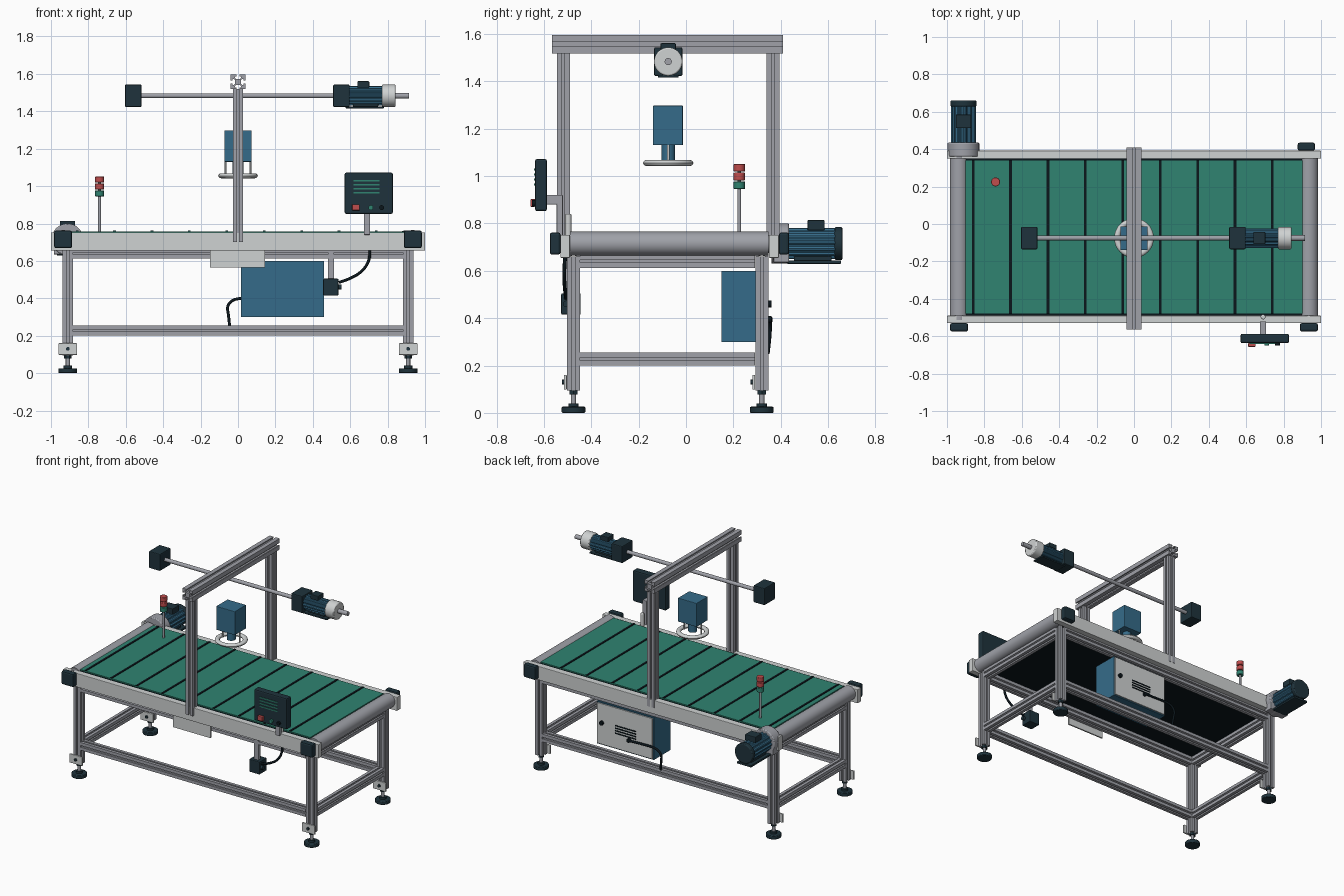
import bpy, bmesh, math
from mathutils import Vector, Matrix

if "Cube" in bpy.data.objects:
    bpy.data.objects.remove(bpy.data.objects["Cube"])


def material(name, r, g, b):
    m = bpy.data.materials.new(name)
    m.use_nodes = True
    col = [(c / 255) ** 2.2 for c in (r, g, b)] + [1]
    m.diffuse_color = col
    m.node_tree.nodes["Principled BSDF"].inputs["Base Color"].default_value = col
    return m


ALU = material("aluminium", 158, 160, 167)
LIGHT = material("light_grey", 206, 209, 209)
BLUE = material("steel_blue", 56, 107, 136)
DARK = material("dark_slate", 36, 54, 62)
BLACK = material("black_rubber", 19, 28, 33)
GREEN = material("belt_green", 51, 130, 112)
RED = material("signal_red", 190, 78, 78)


def finish(bm, name, mat, smooth=False, bevel=0):
    bmesh.ops.recalc_face_normals(bm, faces=bm.faces)
    mesh = bpy.data.meshes.new(name)
    bm.to_mesh(mesh)
    bm.free()
    mesh.materials.append(mat)
    ob = bpy.data.objects.new(name, mesh)
    bpy.context.collection.objects.link(ob)
    if bevel:
        mod = ob.modifiers.new("bevel", "BEVEL")
        mod.width, mod.segments = bevel, 2
    if smooth:
        bpy.ops.object.select_all(action="DESELECT")
        ob.select_set(True)
        bpy.context.view_layer.objects.active = ob
        bpy.ops.object.shade_smooth_by_angle(angle=math.radians(35))
    return ob


def box(name, x, y, z, mat, bevel=0):
    """Box from (low, high) pairs on each axis."""
    bm = bmesh.new()
    mid = [(a + b) / 2 for a, b in (x, y, z)]
    size = [abs(b - a) for a, b in (x, y, z)]
    bmesh.ops.create_cube(bm, size=1, matrix=Matrix.Translation(mid) @ Matrix.Diagonal(size + [1]))
    return finish(bm, name, mat, False, bevel)


def sweep(name, outline, a, b, mat, smooth=False, bevel=0):
    """Extrude a 2D outline from point a to point b."""
    a, b = Vector(a), Vector(b)
    d = b - a
    bm = bmesh.new()
    face = bm.faces.new([bm.verts.new((u, v, 0)) for u, v in outline])
    out = bmesh.ops.extrude_face_region(bm, geom=[face])["geom"]
    bmesh.ops.translate(bm, verts=[g for g in out if isinstance(g, bmesh.types.BMVert)], vec=(0, 0, d.length))
    bm.transform(Matrix.Translation(a) @ d.to_track_quat("Z", "Y").to_matrix().to_4x4())
    return finish(bm, name, mat, smooth, bevel)


def rod(name, a, b, r, mat, bevel=0, n=32):
    ring = [(r * math.cos(i * math.tau / n), r * math.sin(i * math.tau / n)) for i in range(n)]
    return sweep(name, ring, a, b, mat, True, bevel)


def extrusion(name, a, b, w=0.055):
    """Square framing profile with a T-slot on each face."""
    side = [(-1, -1), (-.22, -1), (-.22, -.78), (-.5, -.78), (-.3, -.42),
            (.3, -.42), (.5, -.78), (.22, -.78), (.22, -1)]
    pts = []
    for k in range(4):
        c, s = round(math.cos(k * math.pi / 2)), round(math.sin(k * math.pi / 2))
        pts += [((u * c - v * s) * w / 2, (u * s + v * c) * w / 2) for u, v in side]
    return sweep(name, pts, a, b, ALU)


def cable(name, pts, r=0.008):
    cu = bpy.data.curves.new(name, "CURVE")
    cu.dimensions, cu.bevel_depth, cu.bevel_resolution = "3D", r, 3
    sp = cu.splines.new("NURBS")
    sp.points.add(len(pts) - 1)
    for p, co in zip(sp.points, pts):
        p.co = (*co, 1)
    sp.use_endpoint_u, sp.order_u = True, 3
    cu.materials.append(BLACK)
    bpy.context.collection.objects.link(bpy.data.objects.new(name, cu))


def motor(name, origin, d, r, body, flange, flange_r):
    """Finned motor from its rear, pointing along d."""
    o, d = Vector(origin), Vector(d)
    side = Vector((-d.y, d.x, 0))
    n = 56
    fins = []
    for i in range(n):
        k = r * (1 if i % 4 < 2 else .9)
        fins.append((k * math.cos(i * math.tau / n), k * math.sin(i * math.tau / n)))
    sweep(name + "_body", fins, o, o + d * body, BLUE)
    rod(name + "_flange", o + d * body, o + d * (body + flange), flange_r, LIGHT if d.x else ALU, .006)

    def block(part, t0, t1, w, z0, z1):
        p, q = o + d * t0 - side * w, o + d * t1 + side * w
        box(name + part, sorted((p.x, q.x)), sorted((p.y, q.y)), (o.z + z0, o.z + z1), DARK, .004)
    block("_terminal_box", body * .25, body * .61, r * .62, r * .85, r * 1.5)
    block("_foot_plate", -.02, body + .01, r * .85, -r * 1.3, -r * 1.08)
    block("_foot_web", .02, body - .02, r * .5, -r * 1.1, -r * .8)


# Frame: legs, feet, brackets
LX, FY, BY = .91, -.475, .32
for sx, xn in ((-1, "right"), (1, "left")):
    for y, yn in ((FY, "front"), (BY, "back")):
        tag = f"{yn}_{xn}"
        x = sx * LX
        extrusion("leg_" + tag, (x, y, .095), (x, y, .66))
        rod("foot_" + tag, (x, y, 0), (x, y, .026), .05, DARK, .004)
        rod("foot_hub_" + tag, (x, y, .026), (x, y, .04), .022, DARK)
        rod("foot_stem_" + tag, (x, y, .03), (x, y, .1), .011, ALU)
        rod("foot_nut_" + tag, (x, y, .078), (x, y, .095), .02, DARK, n=6)
        box("leg_bracket_" + tag, (x - .05, x + .05), (y - .04, y - .028), (.098, .16), LIGHT, .003)
        rod("bracket_bolt_" + tag, (x, y - .048, .13), (x, y - .038, .13), .01, DARK, n=12)
    for z, zn in ((.228, "lower"), (.64, "upper")):
        extrusion(f"{zn}_cross_rail_{xn}", (sx * LX, FY + .028, z), (sx * LX, BY - .028, z))
for y, yn in ((FY, "front"), (BY, "back")):
    for z, zn in ((.228, "lower"), (.64, "upper")):
        extrusion(f"{zn}_long_rail_{yn}", (-LX + .028, y, z), (LX - .028, y, z))

# Conveyor: side rails, belt, cleats, rollers, bearings
box("side_rail_front", (-1, 1), (-.53, -.49), (.655, .752), LIGHT, .003)
box("side_rail_back", (-1, 1), (.35, .392), (.655, .752), LIGHT, .003)
box("belt_bed", (-.9, .9), (-.489, .349), (.668, .75), BLACK)
box("belt_surface", (-.9, .9), (-.478, .34), (.748, .758), GREEN)
for i in range(9):
    x = -.86 + i * .2
    box(f"belt_cleat_{i + 1}", (x - .007, x + .007), (-.478, .34), (.756, .762), BLACK)
for x, xn in ((-.935, "right"), (.935, "left")):
    rod("roller_" + xn, (x, -.512, .715), (x, .372, .715), .04 if x < 0 else .036, ALU)
    rod("roller_drum_" + xn, (x, -.489, .715), (x, .349, .715), .05, ALU)
    box("front_bearing_" + xn, (x - .048, x + .048), (-.575, -.53), (.668, .762), DARK, .01)
box("back_bearing_left", (.875, .968), (.392, .435), (.668, .762), DARK, .01)

# Drive motor behind the right roller
motor("drive_motor", (-.912, .635, .715), (0, -1, 0), .066, .2, .075, .085)
rod("drive_motor_fan_cover", (-.912, .66, .715), (-.912, .628, .715), .07, DARK, .006)
box("drive_motor_mount", (-.985, -.835), (.37, .435), (.635, .72), ALU, .004)

# Gantry
for y, yn in ((-.518, "front"), (.367, "back")):
    extrusion("gantry_post_" + yn, (0, y, .7), (0, y, 1.52))
extrusion("gantry_beam", (0, -.565, 1.557), (0, .41, 1.557), .078)

# Overhead drive shaft and motor
SY, SZ = -.075, 1.483
rod("overhead_shaft", (-.53, SY, SZ), (.53, SY, SZ), .013, ALU)
for x, xn in ((-.56, "right"), (.553, "left")):
    box("overhead_block_" + xn, (x - .044, x + .044), (SY - .06, SY + .06), (SZ - .06, SZ + .06), DARK, .006)
motor("overhead_motor", (.595, SY, SZ), (1, 0, 0), .052, .175, .072, .06)
rod("overhead_motor_shaft", (.84, SY, SZ), (.915, SY, SZ), .015, ALU)

# Camera with ring light
box("camera_body", (-.073, .073), (-.14, -.013), (1.13, 1.297), BLUE, .003)
rod("camera_lens", (0, SY, 1.06), (0, SY, 1.135), .029, BLUE)
ring = bmesh.new()
profile = [ring.verts.new((.09 + .016 * math.cos(a), 0, .013 * math.sin(a)))
           for a in [i * math.tau / 12 for i in range(12)]]
edges = [ring.edges.new((profile[i - 1], profile[i])) for i in range(12)]
bmesh.ops.spin(ring, geom=profile + edges, cent=(0, 0, 0), axis=(0, 0, 1), angle=math.tau, steps=48)
bmesh.ops.remove_doubles(ring, verts=ring.verts, dist=.0005)
bmesh.ops.translate(ring, verts=ring.verts, vec=(0, SY, 1.055))
finish(ring, "ring_light", LIGHT, True)
for x in (-.066, .066):
    rod("ring_light_hanger", (x, SY, 1.055), (x, SY, 1.135), .005, LIGHT, n=12)

# Stack light
TX, TY = -.74, .225
rod("stack_light_pole", (TX, TY, .755), (TX, TY, 1.04), .008, ALU)
for i, (mat, name) in enumerate(((GREEN, "green"), (RED, "middle_red"), (RED, "top_red"))):
    z = .945 + i * .037
    rod("stack_light_" + name, (TX, TY, z), (TX, TY, z + .032), .024, mat, .003)

# Control panel
box("control_panel", (.57, .828), (-.637, -.587), (.852, 1.072), DARK, .008)
for z in (.965, .986, 1.007, 1.028):
    box("display_line", (.617, .757), (-.641, -.636), (z - .004, z + .004), GREEN)
box("stop_button", (.61, .65), (-.657, -.636), (.87, .903), RED, .004)
rod("start_button", (.71, -.636, .885), (.71, -.65, .885), .013, GREEN)
rod("selector_button", (.768, -.636, .885), (.768, -.65, .885), .013, BLACK)
box("panel_post", (.674, .706), (-.546, -.52), (.74, .92), ALU, .003)
box("panel_arm", (.674, .706), (-.59, -.54), (.88, .92), ALU, .003)
rod("cable_conduit", (.69, -.497, .74), (.69, -.497, .84), .013, LIGHT, .004)

# Junction box under the front rail
box("junction_hanger", (.48, .514), (-.506, -.485), (.49, .66), ALU)
box("junction_box", (.455, .537), (-.527, -.445), (.415, .505), DARK, .005)
rod("junction_gland", (.535, -.505, .46), (.553, -.505, .46), .014, DARK)
cable("junction_cable", [(.54, -.507, .485), (.62, -.51, .51), (.69, -.515, .57), (.712, -.512, .65), (.69, -.5, .75)])

# Plate below the front rail
box("front_plate", (-.15, .145), (-.515, -.505), (.565, .655), LIGHT)

# Electrical cabinet with door facing the back
box("cabinet", (.015, .46), (.15, .338), (.3, .6), BLUE)
box("cabinet_door", (.022, .453), (.337, .346), (.307, .593), LIGHT)
for i in range(4):
    z = .41 + i * .018
    box("door_vent", (.15, .31), (.345, .349), (z, z + .008), BLACK)
rod("door_lock", (.415, .345, .46), (.415, .36, .46), .015, BLACK, n=16)
rod("cable_gland", (.2, .345, .395), (.2, .362, .395), .014, BLACK, n=16)
cable("cabinet_cable", [(.2, .357, .395), (.08, .357, .4), (-.02, .357, .4),
                        (-.06, .355, .36), (-.05, .352, .31), (-.045, .345, .25)])
